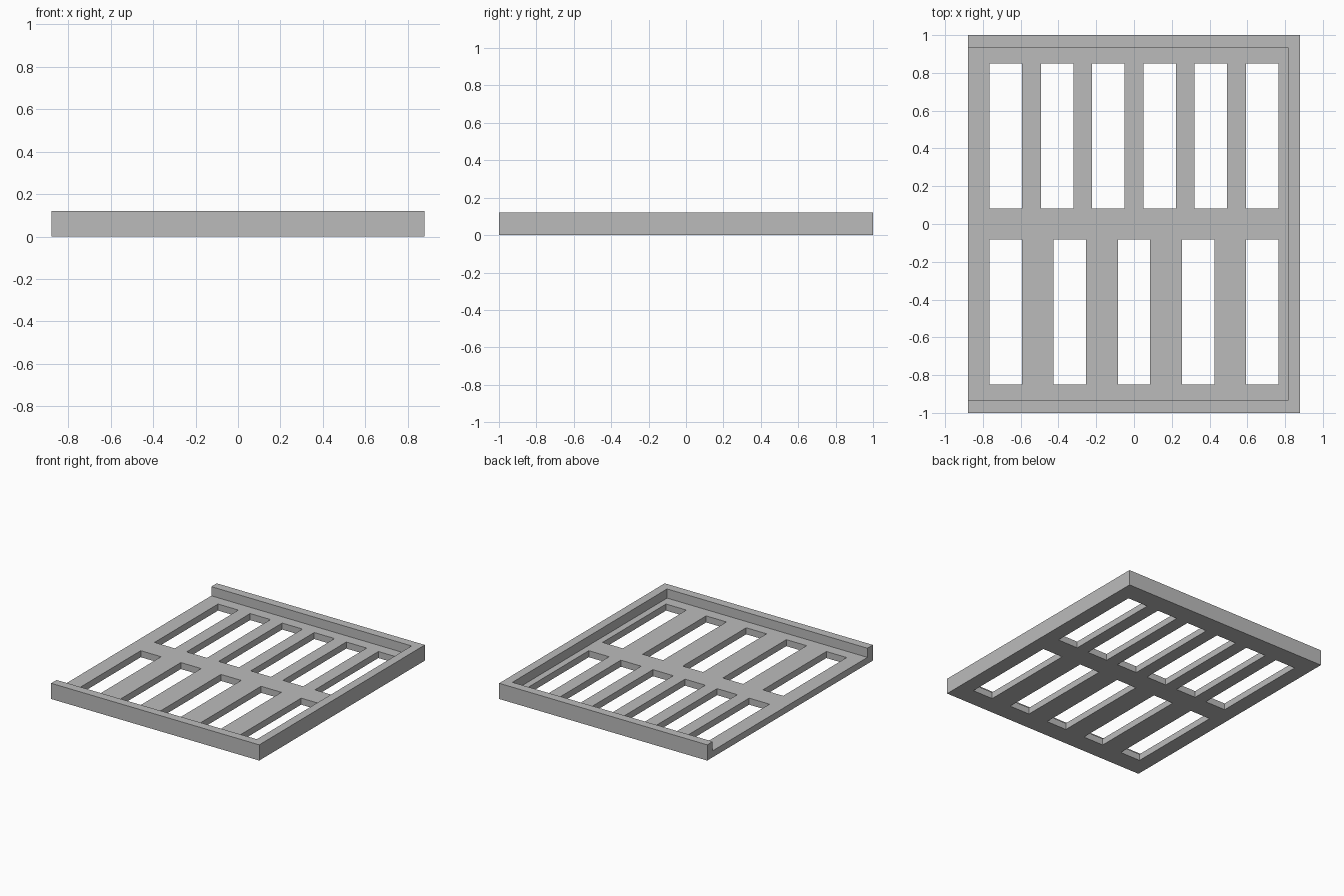
import bpy
import bmesh
from mathutils import Matrix, Vector

cube = bpy.data.objects.get("Cube")
if cube:
    bpy.data.objects.remove(cube, do_unlink=True)

HALF_X, HALF_Y, HEIGHT = 0.88, 1.0, 0.12
FLOOR, LIP = 0.05, 0.066          # floor thickness, rim width
SLOT_W, SLOT_NEAR, SLOT_FAR = 0.172, 0.083, 0.85
SLOT_REACH = 0.678                # centre of the outermost slots

grey = bpy.data.materials.new("plain grey")
grey.use_nodes = True
grey.diffuse_color = (0.5, 0.5, 0.5, 1)
grey.node_tree.nodes["Principled BSDF"].inputs["Base Color"].default_value = grey.diffuse_color


def boxes(name, bounds):
    """One object made of boxes, each given by its low and high corner."""
    bm = bmesh.new()
    for low, high in bounds:
        low, high = Vector(low), Vector(high)
        place = Matrix.Translation((low + high) / 2) @ Matrix.Diagonal((*(high - low), 1))
        bmesh.ops.create_cube(bm, size=1, matrix=place)
    mesh = bpy.data.meshes.new(name)
    bm.to_mesh(mesh)
    bm.free()
    mesh.materials.append(grey)
    obj = bpy.data.objects.new(name, mesh)
    bpy.context.collection.objects.link(obj)
    return obj


def cut(target, cutter):
    """Subtract the cutter for good and discard it."""
    cutter.hide_render = True
    mod = target.modifiers.new("cut", 'BOOLEAN')
    mod.operation, mod.solver, mod.object = 'DIFFERENCE', 'EXACT', cutter
    bpy.context.view_layer.objects.active = target
    bpy.ops.object.modifier_apply(modifier=mod.name)
    bpy.data.objects.remove(cutter, do_unlink=True)


# Solid tray block
tray = boxes("slotted_tray", [((-HALF_X, -HALF_Y, 0), (HALF_X, HALF_Y, HEIGHT))])

# Recess leaving a rim on three sides, open towards -x
cut(tray, boxes("recess_cutter", [
    ((-HALF_X - 1, LIP - HALF_Y, FLOOR), (HALF_X - LIP, HALF_Y - LIP, 1))]))

# Six slots in the back row, five in the front row
slots = []
for count, y0, y1 in ((6, SLOT_NEAR, SLOT_FAR), (5, -SLOT_FAR, -SLOT_NEAR)):
    for i in range(count):
        x = SLOT_REACH * (2 * i / (count - 1) - 1)
        slots.append(((x - SLOT_W / 2, y0, -1), (x + SLOT_W / 2, y1, 1)))
cut(tray, boxes("slot_cutter", slots))
